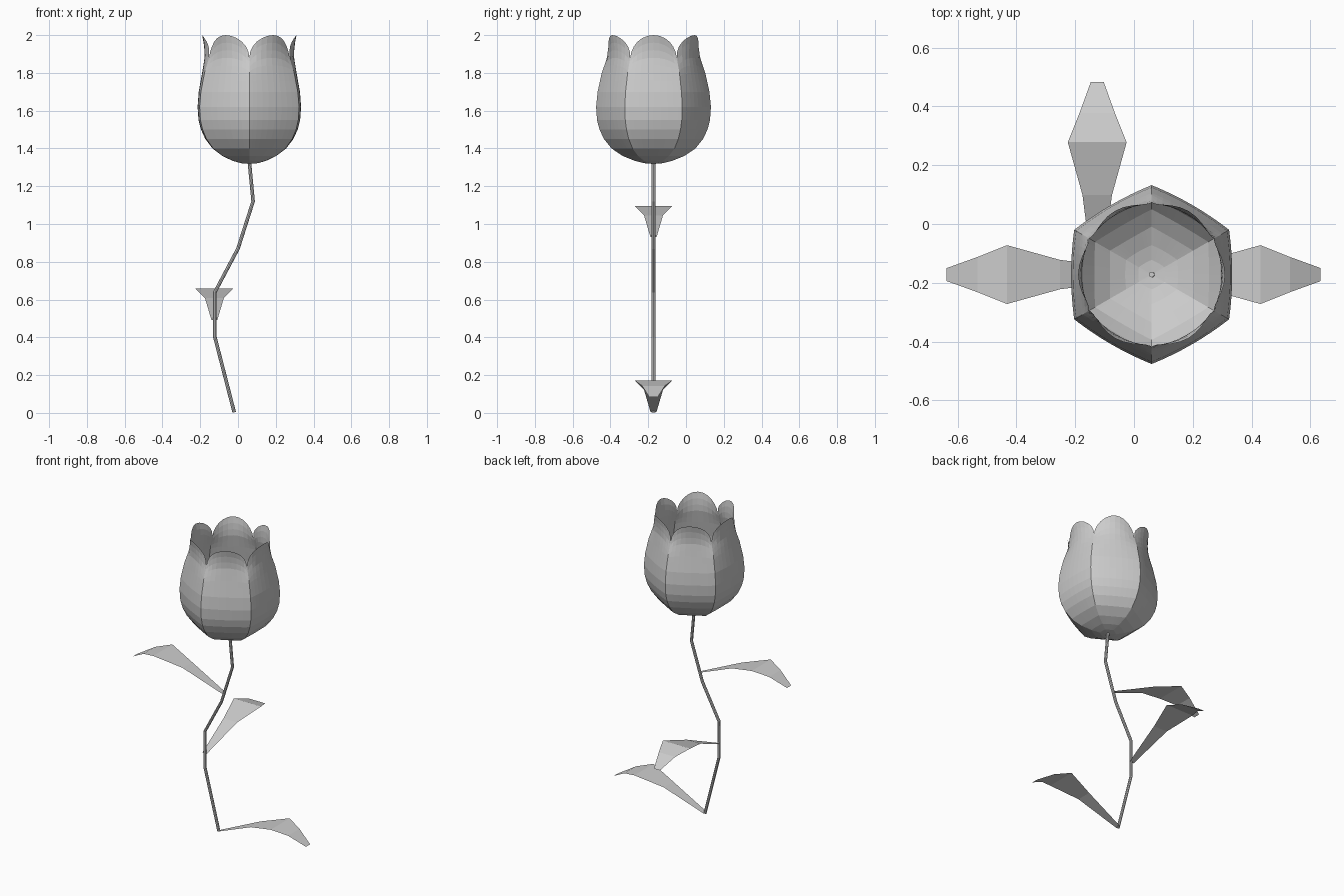
import bpy, bmesh, math
from mathutils import Vector

if "Cube" in bpy.data.objects:
    bpy.data.objects.remove(bpy.data.objects["Cube"])

grey = bpy.data.materials.new("plain grey")
grey.diffuse_color = (0.6, 0.6, 0.6, 1)
grey.use_nodes = True
grey.node_tree.nodes["Principled BSDF"].inputs["Base Color"].default_value = grey.diffuse_color

CX, CY = 0.06, -0.172   # flower axis


def make(name, bm):
    me = bpy.data.meshes.new(name)
    bm.to_mesh(me)
    bm.free()
    me.materials.append(grey)
    ob = bpy.data.objects.new(name, me)
    bpy.context.collection.objects.link(ob)
    return ob


def skin(bm, rows, closed=False):
    """Join successive rows of points with quads."""
    vs = [[bm.verts.new(p) for p in r] for r in rows]
    n = len(vs[0])
    for a, b in zip(vs, vs[1:]):
        for i in range(n if closed else n - 1):
            j = (i + 1) % n
            bm.faces.new((a[i], a[j], b[j], b[i]))
    return vs


# Cup profile: height, radius at petal middle, radius at petal corner
PROFILE = [(1.318, 0.0, 0.0), (1.322, 0.045, 0.05), (1.335, 0.09, 0.10),
           (1.36, 0.142, 0.163), (1.40, 0.195, 0.222), (1.45, 0.233, 0.262),
           (1.50, 0.256, 0.286), (1.55, 0.269, 0.299), (1.62, 0.274, 0.304),
           (1.70, 0.268, 0.296), (1.80, 0.250, 0.274), (1.88, 0.237, 0.246),
           (1.94, 0.238, 0.240), (2.0, 0.250, 0.240)]


def radii(z):
    for (z0, a0, r0), (z1, a1, r1) in zip(PROFILE, PROFILE[1:]):
        if z <= z1:
            t = (z - z0) / (z1 - z0)
            return a0 + (a1 - a0) * t, r0 + (r1 - r0) * t
    return PROFILE[-1][1:]


# Petals: six curved sheets with rounded tips
COLS = [math.sin(math.radians(90 * i / 6)) for i in range(-6, 7)]
low = [p[0] for p in PROFILE[:10]] + [1.76]
for k in range(6):
    ang = math.radians(60 * k)
    ca, sa = math.cos(ang), math.sin(ang)
    rows = []
    for s in range(len(low) + 6):
        row = []
        for u in COLS:
            if s < len(low):
                z = low[s]
            else:
                top = 1.88 + 0.12 * math.sqrt(max(0, 1 - u * u))
                z = low[-1] + (top - low[-1]) * (s - len(low) + 1) / 6
            a, r = radii(z)
            edge = r * math.cos(math.pi / 6)
            d = a + (edge - a) * u * u
            w = 0.5 * r * u
            row.append((CX + d * ca - w * sa, CY + d * sa + w * ca, z))
        rows.append(row)
    bm = bmesh.new()
    skin(bm, rows)
    bmesh.ops.remove_doubles(bm, verts=bm.verts, dist=1e-5)
    make(f"petal_{k + 1}", bm)

# Stem: bent tube with mitred joints
path = [Vector((x, CY, z)) for x, z in
        [(-0.02, 0.003), (-0.122, 0.40), (-0.122, 0.64), (0.0, 0.87),
         (0.08, 1.12), (0.06, 1.33)]]
rows = []
for i, p in enumerate(path):
    t = Vector()
    if i:
        t += (p - path[i - 1]).normalized()
    if i < len(path) - 1:
        t += (path[i + 1] - p).normalized()
    t.normalize()
    side, y = Vector((t.z, 0, -t.x)), Vector((0, 1, 0))
    rows.append([p + 0.0095 * (side * math.cos(a) + y * math.sin(a))
                 for a in (math.tau * j / 8 for j in range(8))])
bm = bmesh.new()
vs = skin(bm, rows, closed=True)
bm.faces.new(vs[0][::-1])
bm.faces.new(vs[-1])
make("stem", bm)

# Leaves: flat folded blades (distance out, rise, half width)
BLADE = [(0, 0, 0.016), (0.27, 0.115, 0.05), (0.45, 0.165, 0.1),
         (0.55, 0.137, 0.06), (0.655, 0.077, 0.022)]
for name, (x, y, z), deg in [("lower_leaf", (-0.02, CY, 0.006), 0),
                             ("middle_leaf", (-0.125, CY, 0.493), 90),
                             ("upper_leaf", (0.018, CY, 0.93), 180)]:
    c, s = math.cos(math.radians(deg)), math.sin(math.radians(deg))
    bm = bmesh.new()
    skin(bm, [[(x + d * c - w * s, y + d * s + w * c, z + h) for w in (hw, -hw)]
              for d, h, hw in BLADE])
    bmesh.ops.reverse_faces(bm, faces=bm.faces)
    make(name, bm)
